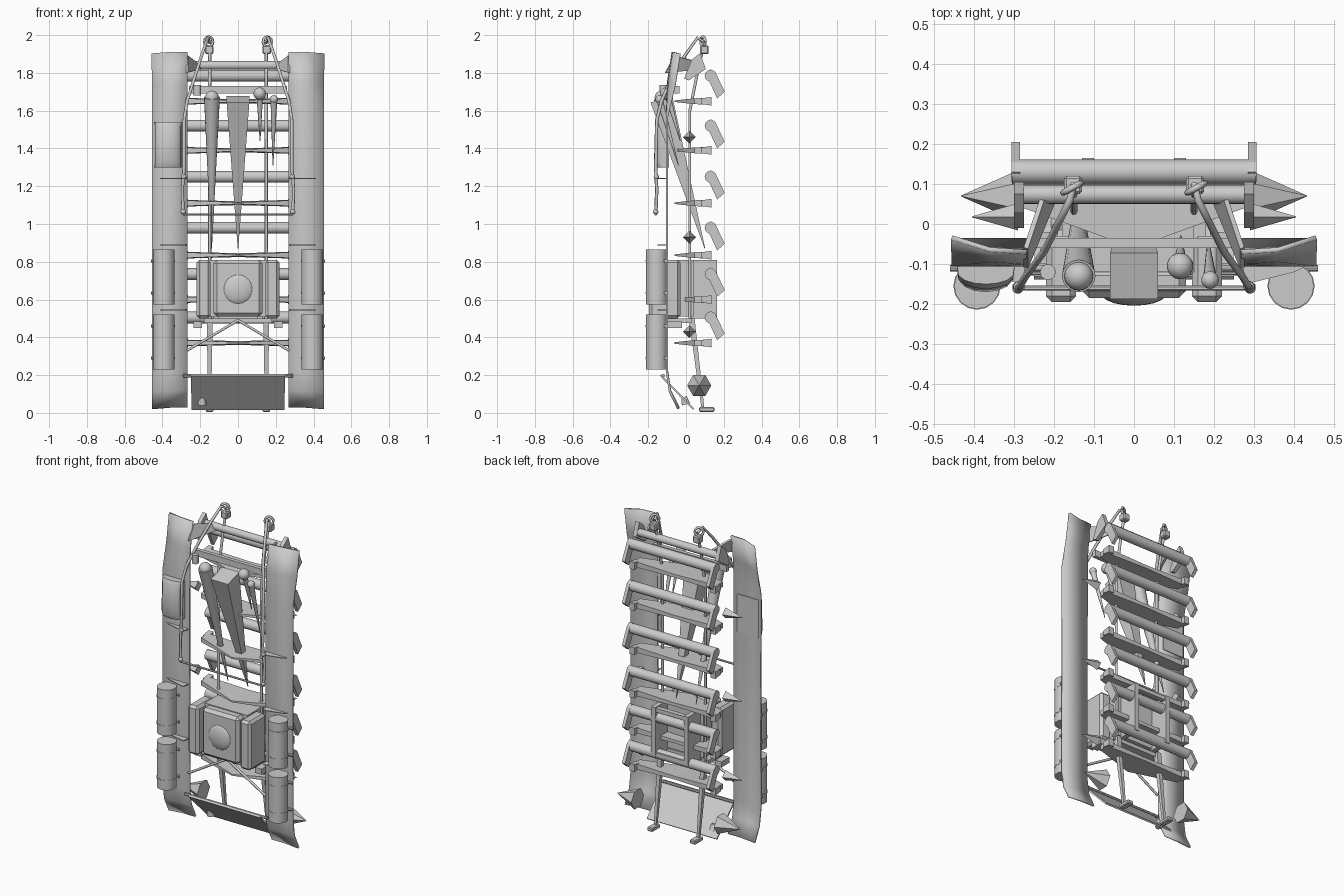
import bpy, bmesh, math
from mathutils import Vector

if "Cube" in bpy.data.objects:
    bpy.data.objects.remove(bpy.data.objects["Cube"])


def mesh(name, verts, faces, thick=0.0, bevel=0.0, smooth=False):
    me = bpy.data.meshes.new(name)
    me.from_pydata(verts, [], faces)
    bm = bmesh.new()
    bm.from_mesh(me)
    bmesh.ops.recalc_face_normals(bm, faces=bm.faces)
    bm.to_mesh(me)
    bm.free()
    ob = bpy.data.objects.new(name, me)
    bpy.context.collection.objects.link(ob)
    if thick:
        m = ob.modifiers.new("thickness", 'SOLIDIFY')
        m.thickness = thick
        m.offset = 0
    if bevel:
        m = ob.modifiers.new("bevel", 'BEVEL')
        m.width = bevel
        m.segments = 1
    if smooth:
        bpy.context.view_layer.objects.active = ob
        ob.select_set(True)
        bpy.ops.object.shade_smooth_by_angle(angle=math.radians(40))
        ob.select_set(False)
    return ob


def extrude_x(name, profile, x0, x1, **kw):
    """Closed (y, z) profile extruded from x0 to x1."""
    n = len(profile)
    v = [(x, y, z) for x in (x0, x1) for y, z in profile]
    f = [tuple(range(n)), tuple(range(n, 2 * n))]
    f += [(i, (i + 1) % n, n + (i + 1) % n, n + i) for i in range(n)]
    return mesh(name, v, f, **kw)


def box(name, x, y, z, **kw):
    return extrude_x(name, [(y[0], z[0]), (y[1], z[0]), (y[1], z[1]), (y[0], z[1])], x[0], x[1], **kw)


def rod(name, a, b, r1, r2=None, sides=12, smooth=True, turn=0.0):
    """Cylinder or cone from point a to point b."""
    a, b = Vector(a), Vector(b)
    r2 = r1 if r2 is None else r2
    q = (b - a).to_track_quat('Z', 'Y')
    v = []
    for p, r in ((a, r1), (b, r2)):
        for i in range(sides):
            t = turn + 2 * math.pi * i / sides
            v.append(p + q @ Vector((r * math.cos(t), r * math.sin(t), 0)))
    f = [tuple(range(sides)), tuple(range(sides, 2 * sides))]
    f += [(i, (i + 1) % sides, sides + (i + 1) % sides, sides + i) for i in range(sides)]
    return mesh(name, v, f, smooth=smooth)


def tube(name, pts, r):
    cu = bpy.data.curves.new(name, 'CURVE')
    cu.dimensions = '3D'
    cu.bevel_depth = r
    cu.bevel_resolution = 1
    cu.use_fill_caps = True
    sp = cu.splines.new('POLY')
    sp.points.add(len(pts) - 1)
    for p, c in zip(sp.points, pts):
        p.co = (*c, 1)
    ob = bpy.data.objects.new(name, cu)
    bpy.context.collection.objects.link(ob)


def ball(name, c, r, sy=1.0):
    bpy.ops.mesh.primitive_uv_sphere_add(segments=20, ring_count=12, radius=r, location=c)
    ob = bpy.context.object
    ob.name = name
    ob.scale.y = sy
    bpy.ops.object.shade_smooth()
    ob.select_set(False)


# back ladder: rungs, tilted end brackets, bow-tie slats
for z in (1.785, 1.52, 1.25, 0.98, 0.735, 0.505):
    rod("rung", (-0.305, 0.13, z), (0.305, 0.13, z), 0.031, sides=16)
    for s in (-1, 1):
        extrude_x("rung_bracket", [(0.105, z + 0.01), (0.13, z + 0.035), (0.155, z + 0.02),
                                   (0.205, z - 0.085), (0.165, z - 0.12)], s * 0.285, s * 0.306)
for z in (1.65, 1.39, 1.11, 0.835, 0.6, 0.37):
    v = []
    for x, y, h in ((-0.29, 0.045, 0.022), (0, -0.06, 0.006), (0.29, 0.045, 0.022)):
        back = 0.018 if x else 0.01
        v += [(x, y, z - h * 0.7), (x, 0.11, z - back), (x, 0.11, z + back), (x, y, z + h * 0.7)]
    f = [(0, 1, 2, 3), (8, 9, 10, 11)]
    f += [(k + i, k + (i + 1) % 4, k + 4 + (i + 1) % 4, k + 4 + i) for k in (0, 4) for i in range(4)]
    mesh("slat", v, f)
    for s in (-1, 1):
        extrude_x("slat_end", [(0.08, z - 0.015), (0.135, z - 0.023), (0.135, z + 0.023), (0.08, z + 0.015)],
                  s * 0.265, s * 0.3)
rod("top_rung", (-0.285, 0.073, 1.84), (0.285, 0.073, 1.84), 0.023, sides=16)
box("stake_holder_bar", (-0.26, 0.26), (-0.06, -0.035), (1.69, 1.73))
rod("front_cross_rod", (-0.29, -0.16, 1.05), (0.29, -0.16, 1.05), 0.006, sides=6)

# central pack with side pods, dome and rear frame
box("pack_body", (-0.15, 0.15), (-0.12, 0.04), (0.51, 0.81))
box("pack_front", (-0.13, 0.13), (-0.185, -0.11), (0.51, 0.81), bevel=0.018)
ball("pack_dome", (0, -0.17, 0.655), 0.085, 0.4)
box("pack_rear_rail_top", (-0.13, 0.13), (0.13, 0.16), (0.78, 0.805))
box("pack_rear_rail_low", (-0.13, 0.13), (0.13, 0.16), (0.5, 0.525))
box("lower_beam", (-0.18, 0.18), (-0.11, 0.03), (0.475, 0.5))

for s in (-1, 1):
    box("pack_pod", (s * 0.145, s * 0.22), (-0.195, -0.03), (0.5, 0.81), bevel=0.015)
    box("pack_rear_frame", (s * 0.1, s * 0.13), (0.03, 0.165), (0.5, 0.81))
    tube("lower_brace", [(0, -0.11, 0.49), (s * 0.27, -0.11, 0.33)], 0.008)
    box("brace_hook", (s * 0.19, s * 0.235), (-0.1, -0.02), (0.45, 0.485))

    # long side panel: thin strip curling backwards at both ends
    prof = [(-0.055, 1.91), (-0.08, 1.75), (-0.1, 1.58), (-0.1, 0.22), (-0.085, 0.12), (-0.04, 0.03)]
    v = []
    for y, z in prof:
        twist = 0.03 if z > 1.7 else 0
        v += [(s * 0.268, y - twist * 0.5, z), (s * 0.36, y - twist * 0.3, z), (s * 0.455, y + twist * 0.7, z - 0.008)]
    f = [(3 * i + j, 3 * i + j + 1, 3 * i + j + 4, 3 * i + j + 3) for i in range(5) for j in (0, 1)]
    mesh("side_panel", v, f, thick=0.012, smooth=True)
    for z in (1.24, 0.89, 0.545):
        mesh("panel_tab", [(s * 0.27, -0.1, z), (s * 0.44, -0.1, z), (s * 0.4, -0.12, z), (s * 0.28, -0.15, z)],
             [(0, 1, 2, 3)], thick=0.005)
    mesh("top_gusset", [(s * 0.27, -0.06, 1.89), (s * 0.27, -0.11, 1.8), (s * 0.2, 0.06, 1.82), (s * 0.23, 0.06, 1.86)],
         [(0, 1, 2, 3)], thick=0.012)
    extrude_x("top_end_plate", [(0.06, 1.79), (0.105, 1.82), (0.075, 1.905), (0.03, 1.87), (-0.01, 1.77), (0.015, 1.76)],
              s * 0.275, s * 0.3)

    # paired canisters with bands and clips
    for z0, z1 in ((0.575, 0.865), (0.23, 0.52)):
        rod("canister", (s * 0.392, -0.155, z0), (s * 0.392, -0.155, z1), 0.057, sides=16)
        for z in (z0 + 0.06, z1 - 0.06):
            rod("canister_band", (s * 0.392, -0.155, z - 0.004), (s * 0.392, -0.155, z + 0.004), 0.059, sides=16)
            rod("canister_clip", (s * 0.335, -0.11, z), (s * 0.46, -0.11, z), 0.008, sides=8)

    # outward spikes
    rod("bottom_spike", (s * 0.29, 0.07, 0.145), (s * 0.432, 0.07, 0.145), 0.064, 0.001, sides=6, smooth=False)
    for z in (1.46, 0.93, 0.43):
        rod("side_spike", (s * 0.29, 0.018, z), (s * 0.405, 0.018, z), 0.034, 0.001, sides=4, smooth=False)

    # rails, feet, hooks and hanging straps
    tube("rail", [(s * 0.15, 0.09, 1.93), (s * 0.15, 0.06, 1.8), (s * 0.15, 0.02, 1.6), (s * 0.15, 0.02, 0.5)], 0.009)
    rod("rail_leg", (s * 0.15, 0.03, 0.5), (s * 0.15, 0.09, 0.02), 0.022, 0.011, sides=4, smooth=False, turn=math.pi / 4)
    box("rail_foot", (s * 0.13, s * 0.17), (0.07, 0.15), (0.005, 0.03), bevel=0.005)
    ring = [(s * 0.155 + 0.022 * math.cos(t), 0.09 + 0.012 * math.cos(t), 1.965 + 0.026 * math.sin(t))
            for t in [i * math.pi / 6 for i in range(13)]]
    tube("hook_ring", ring, 0.008)
    box("hook_block", (s * 0.13, s * 0.175), (0.075, 0.12), (1.9, 1.945), bevel=0.006)
    tube("strap", [(s * 0.15, 0.1, 1.96), (s * 0.16, 0.06, 1.985), (s * 0.19, 0.0, 1.9), (s * 0.225, -0.07, 1.79),
                   (s * 0.27, -0.13, 1.65), (s * 0.285, -0.155, 1.55), (s * 0.285, -0.16, 1.3),
                   (s * 0.295, -0.155, 1.18), (s * 0.29, -0.16, 1.05)], 0.009)
    ball("strap_knot", (s * 0.287, -0.157, 1.25), 0.014)
    ball("strap_end", (s * 0.29, -0.16, 1.065), 0.014)

# stowed stakes: round, square and two slim ones
rod("round_stake", (-0.138, -0.13, 1.67), (-0.14, 0.10, 0.87), 0.042, 0.002, sides=16)
ball("round_stake_cap", (-0.138, -0.13, 1.67), 0.036)
rod("square_stake", (0, -0.13, 1.66), (0, 0.10, 0.87), 0.085, 0.002, sides=4, smooth=False, turn=math.pi / 4)
ball("slim_stake_cap", (0.115, -0.105, 1.69), 0.033, 1)
rod("slim_stake", (0.115, -0.1, 1.69), (0.117, -0.03, 1.44), 0.018, 0.002, sides=10)
rod("thin_stake", (0.19, -0.14, 1.66), (0.185, -0.04, 1.31), 0.018, 0.002, sides=10)
ball("thin_stake_cap", (0.19, -0.14, 1.66), 0.022)
rod("hanging_knob", (-0.215, -0.12, 1.735), (-0.215, -0.12, 1.68), 0.02, sides=10)

# rounded pouch wrapped on one side panel
v = []
for z, d in ((1.54, 0.05), (1.52, 0.062), (1.33, 0.07), (1.3, 0.055)):
    v += [(-0.37 + 0.074 * math.cos(math.pi * i / 8), -0.1 - d * math.sin(math.pi * i / 8) ** 0.6 if 0 < i < 8 else -0.09, z)
          for i in range(9)]
f = [(9 * k + i, 9 * k + (i + 1) % 9, 9 * k + 9 + (i + 1) % 9, 9 * k + 9 + i) for k in range(3) for i in range(9)]
mesh("pouch", v, f + [tuple(range(9)), tuple(range(27, 36))], smooth=True)

# slanted bottom flap with its rod and knob
mesh("bottom_flap", [(-0.25, -0.135, 0.2), (0.25, -0.135, 0.2), (0.245, 0.04, 0.02), (-0.245, 0.04, 0.02)],
     [(0, 1, 2, 3)], thick=0.01)
rod("flap_rod", (-0.29, -0.12, 0.197), (0.29, -0.12, 0.197), 0.009, sides=8)
rod("flap_knob", (-0.19, 0.0, 0.045), (-0.19, -0.01, 0.085), 0.024, 0.015, sides=10)
